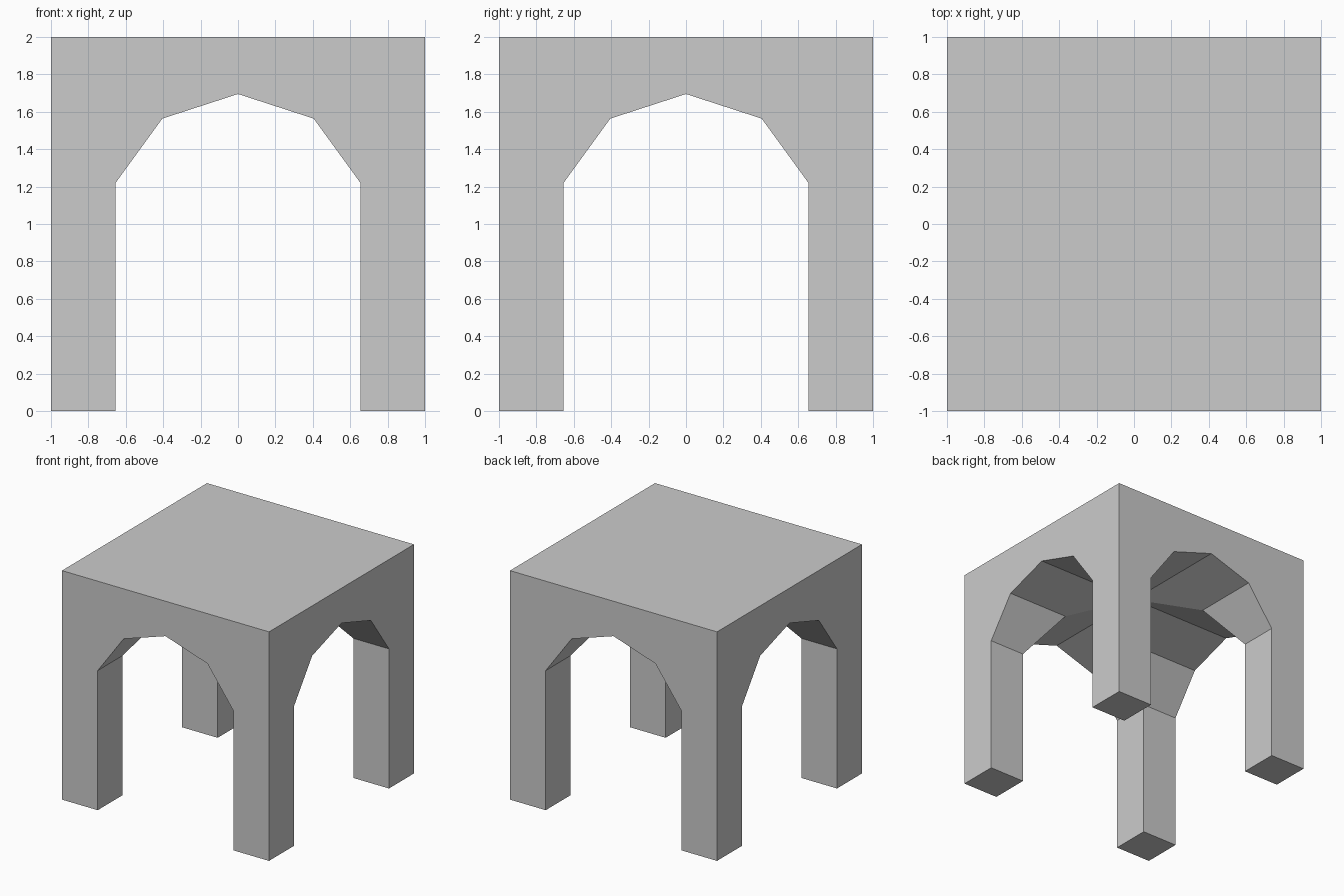
import bpy, bmesh
from math import sin, cos, radians, pi

if "Cube" in bpy.data.objects:
    bpy.data.objects.remove(bpy.data.objects["Cube"])

R, CENTRE_Z = 0.689, 1.006  # ten-sided arch circle


def arch_cutter(name, turn):
    """Arch-shaped prism running through the block along y, turned about z."""
    half = R * sin(radians(72))
    profile = [(-half, -0.5)]
    profile += [(R * sin(radians(a)), CENTRE_Z + R * cos(radians(a)))
                for a in range(-72, 73, 36)]
    profile += [(half, -0.5)]
    bm = bmesh.new()
    face = bm.faces.new([bm.verts.new((x, -1.5, z)) for x, z in profile])
    out = bmesh.ops.extrude_face_region(bm, geom=[face])
    verts = [v for v in out["geom"] if isinstance(v, bmesh.types.BMVert)]
    bmesh.ops.translate(bm, vec=(0, 3, 0), verts=verts)
    bmesh.ops.recalc_face_normals(bm, faces=bm.faces)
    mesh = bpy.data.meshes.new(name)
    bm.to_mesh(mesh)
    bm.free()
    ob = bpy.data.objects.new(name, mesh)
    bpy.context.collection.objects.link(ob)
    ob.rotation_euler.z = turn
    ob.hide_render = True
    return ob


# Solid block
bpy.ops.mesh.primitive_cube_add(size=2, location=(0, 0, 1))
block = bpy.context.object
block.name = "vaulted_block"

# Two crossing arched passages leave four legs and a groin vault
for name, turn in (("passage_front_back", 0), ("passage_left_right", pi / 2)):
    cutter = arch_cutter(name, turn)
    mod = block.modifiers.new(name, "BOOLEAN")
    mod.operation = "DIFFERENCE"
    mod.solver = "EXACT"
    mod.object = cutter
    bpy.context.view_layer.objects.active = block
    bpy.ops.object.modifier_apply(modifier=mod.name)
    bpy.data.objects.remove(cutter)
